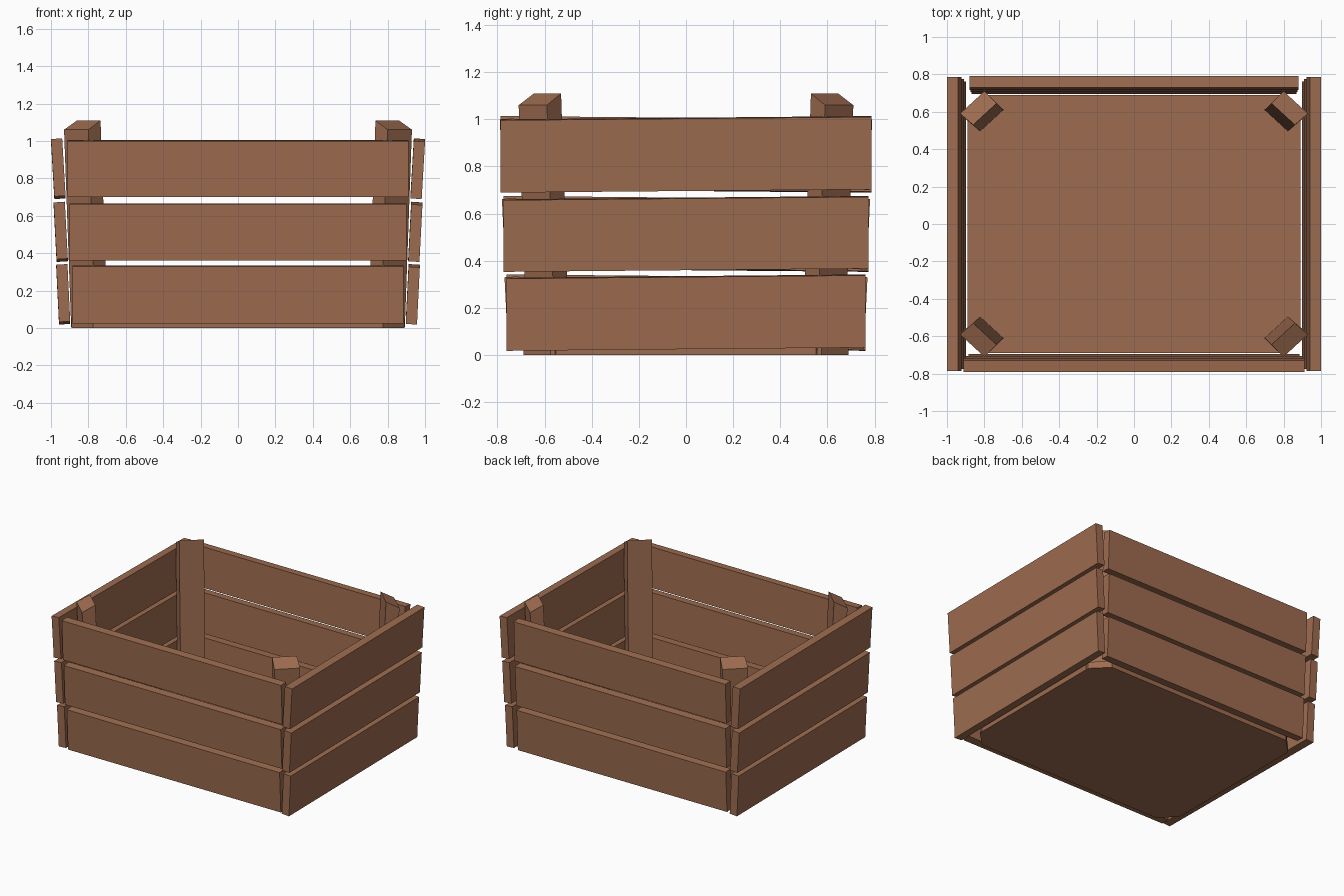
import bpy

if "Cube" in bpy.data.objects:
    bpy.data.objects.remove(bpy.data.objects["Cube"])

wood = bpy.data.materials.new("brown wood")
wood.diffuse_color = (0.34, 0.15, 0.08, 1)
wood.use_nodes = True
wood.node_tree.nodes["Principled BSDF"].inputs["Base Color"].default_value = wood.diffuse_color


def solid(name, bottom, top):
    """Closed prism-like solid between two matching rings of points."""
    n = len(bottom)
    faces = [tuple(range(n))[::-1], tuple(range(n, 2 * n))]
    faces += [(i, (i + 1) % n, n + (i + 1) % n, n + i) for i in range(n)]
    # keep normals outward when the ring was mirrored
    area = sum(bottom[i][0] * bottom[(i + 1) % n][1] - bottom[(i + 1) % n][0] * bottom[i][1]
               for i in range(n))
    if area < 0:
        faces = [f[::-1] for f in faces]
    me = bpy.data.meshes.new(name)
    me.from_pydata(bottom + top, [], faces)
    me.materials.append(wood)
    ob = bpy.data.objects.new(name, me)
    bpy.context.collection.objects.link(ob)
    return ob


def plank(name, place, half, out_low, out_high, z_low, z_high, roll=0.0):
    """Leaning board: place maps (along, outward, z) to world space."""
    thick, rise = 0.06, 0.004

    def ring(out, z):
        pts = [(-half, out, z - roll), (half, out, z + roll),
               (half, out - thick, z + roll + rise), (-half, out - thick, z - roll + rise)]
        return [place(*p) for p in pts]
    solid(name, ring(out_low, z_low), ring(out_high, z_high))


# side boards, the left set is the right set turned half round
side_rows = [(0.762, 0.957, 0.972, 0.025, 0.331),
             (0.775, 0.97, 0.986, 0.36, 0.664),
             (0.786, 0.982, 1.0, 0.696, 1.003)]
# front and back boards
end_rows = [(0.885, 0.87, 0.755, 0.77, 0.025, 0.33),
            (0.902, 0.875, 0.767, 0.781, 0.362, 0.662),
            (0.912, 0.88, 0.777, 0.79, 0.70, 1.0)]

for i in range(3):
    half, lo, hi, z0, z1 = side_rows[i]
    for label, s in (("right", 1), ("left", -1)):
        plank(f"{label}_board_{i}", lambda a, o, z, s=s: (s * o, s * a, z),
              half, lo, hi, z0, z1, 0.007)
    half_f, half_b, lo, hi, z0, z1 = end_rows[i]
    for label, s, half in (("front", -1, half_f), ("back", 1, half_b)):
        plank(f"{label}_board_{i}", lambda a, o, z, s=s: (-s * a, s * o, z),
              half, lo, hi, z0, z1)

# diagonal corner posts, leaning outward with a sloped top
post_top = [(0.93, 0.59, 1.06), (0.80, 0.71, 1.06), (0.735, 0.645, 1.11), (0.86, 0.53, 1.11)]
for sx in (-1, 1):
    for sy in (-1, 1):
        top = [(sx * x, sy * y, z) for x, y, z in post_top]
        bottom = [(sx * (x - 0.038), sy * (y - 0.036), 0.004) for x, y, z in post_top]
        name = ("front" if sy < 0 else "back") + ("_left" if sx < 0 else "_right") + "_post"
        solid(name, bottom, top)

# floor panel with clipped corners
X, Y, C = 0.89, 0.69, 0.115
outline = [(X - C, -Y), (X, -Y + C), (X, Y - C), (X - C, Y),
           (-X + C, Y), (-X, Y - C), (-X, -Y + C), (-X + C, -Y)]
solid("floor", [(x, y, 0.0) for x, y in outline], [(x, y, 0.05) for x, y in outline])
